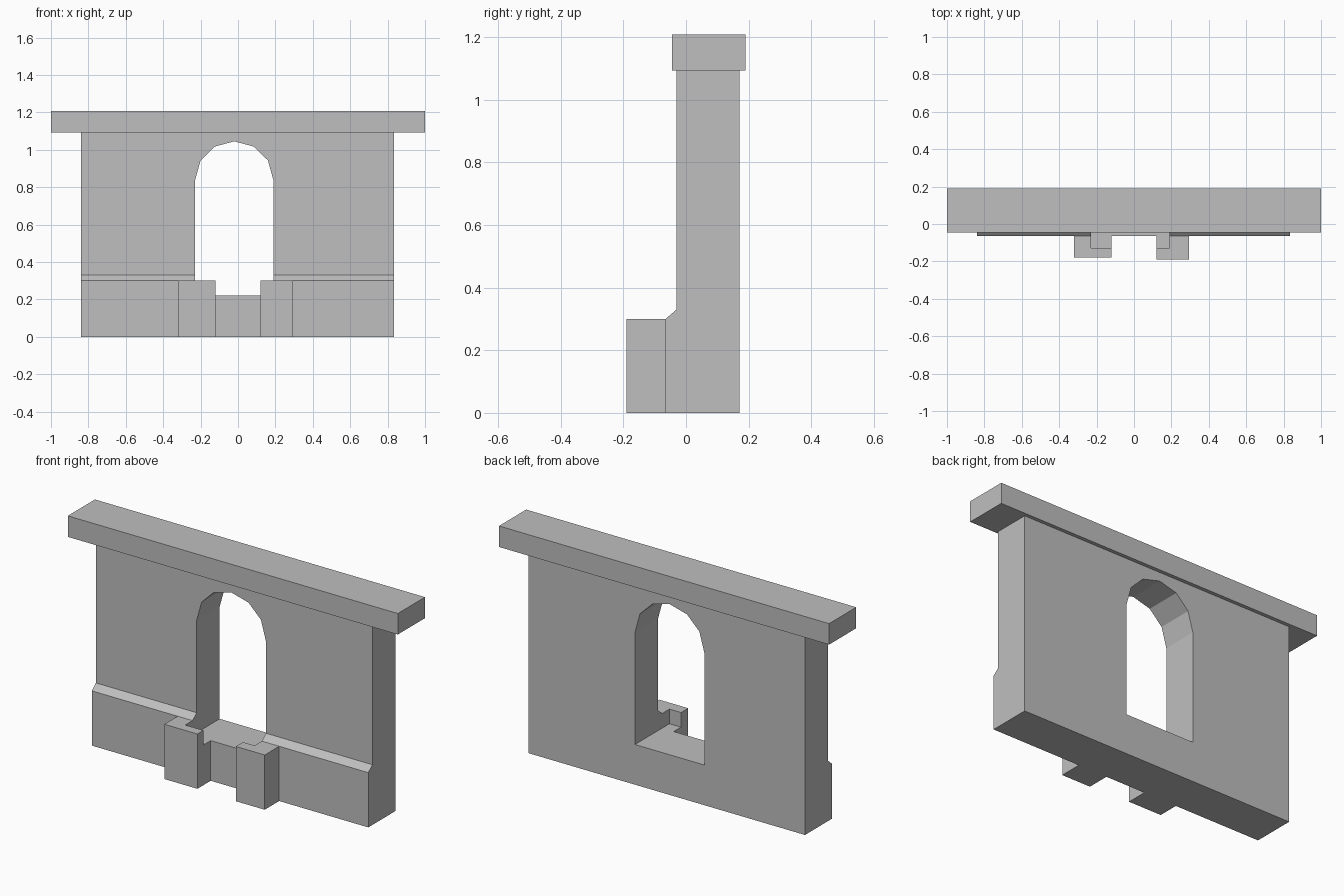
import bpy, bmesh
from mathutils import Vector

if "Cube" in bpy.data.objects:
    bpy.data.objects.remove(bpy.data.objects["Cube"])

GREY = (0.52, 0.52, 0.52, 1)
stone = bpy.data.materials.new("grey stone")
stone.use_nodes = True
stone.diffuse_color = GREY
stone.node_tree.nodes["Principled BSDF"].inputs["Base Color"].default_value = GREY


def prism(name, points, offset):
    """Closed solid swept from a flat outline along an offset."""
    bm = bmesh.new()
    face = bm.faces.new([bm.verts.new(p) for p in points])
    swept = bmesh.ops.extrude_face_region(bm, geom=[face])["geom"]
    verts = [v for v in swept if isinstance(v, bmesh.types.BMVert)]
    bmesh.ops.translate(bm, verts=verts, vec=Vector(offset))
    bmesh.ops.recalc_face_normals(bm, faces=bm.faces[:])
    mesh = bpy.data.meshes.new(name)
    bm.to_mesh(mesh)
    bm.free()
    mesh.materials.append(stone)
    obj = bpy.data.objects.new(name, mesh)
    bpy.context.collection.objects.link(obj)
    return obj


def box(name, x0, x1, y0, y1, z0, z1):
    outline = [(x0, y0, z0), (x1, y0, z0), (x1, y1, z0), (x0, y1, z0)]
    return prism(name, outline, (0, 0, z1 - z0))


# Wall with a thicker plinth and sloped ledge along the front
profile = [(-0.065, 0), (0.17, 0), (0.17, 1.093), (-0.03, 1.093),
           (-0.03, 0.33), (-0.065, 0.3)]
wall = prism("wall", [(-0.84, y, z) for y, z in profile], (1.675, 0, 0))

# Coping slab
box("coping", -1, 1, -0.045, 0.19, 1.093, 1.208)

# Two short piers beside the opening
piers = [box("left_pier", 0.12, 0.295, -0.19, -0.065, 0, 0.3),
         box("right_pier", -0.32, -0.12, -0.18, -0.065, 0, 0.3)]

# Arched opening, which also notches the backs of the piers
mid = -0.02
half_arch = [(0.21, 0.22), (0.21, 0.835), (0.18, 0.943), (0.105, 1.017)]
arch = ([(mid + x, z) for x, z in half_arch] + [(mid, 1.045)]
        + [(mid - x, z) for x, z in reversed(half_arch)])
cutter = prism("opening_cutter", [(x, -0.128, z) for x, z in arch], (0, 0.5, 0))
cutter.hide_render = True

for part in [wall] + piers:
    cut = part.modifiers.new("opening", "BOOLEAN")
    cut.operation = "DIFFERENCE"
    cut.solver = "EXACT"
    cut.object = cutter
    bpy.context.view_layer.objects.active = part
    bpy.ops.object.modifier_apply(modifier=cut.name)

bpy.data.objects.remove(cutter)
